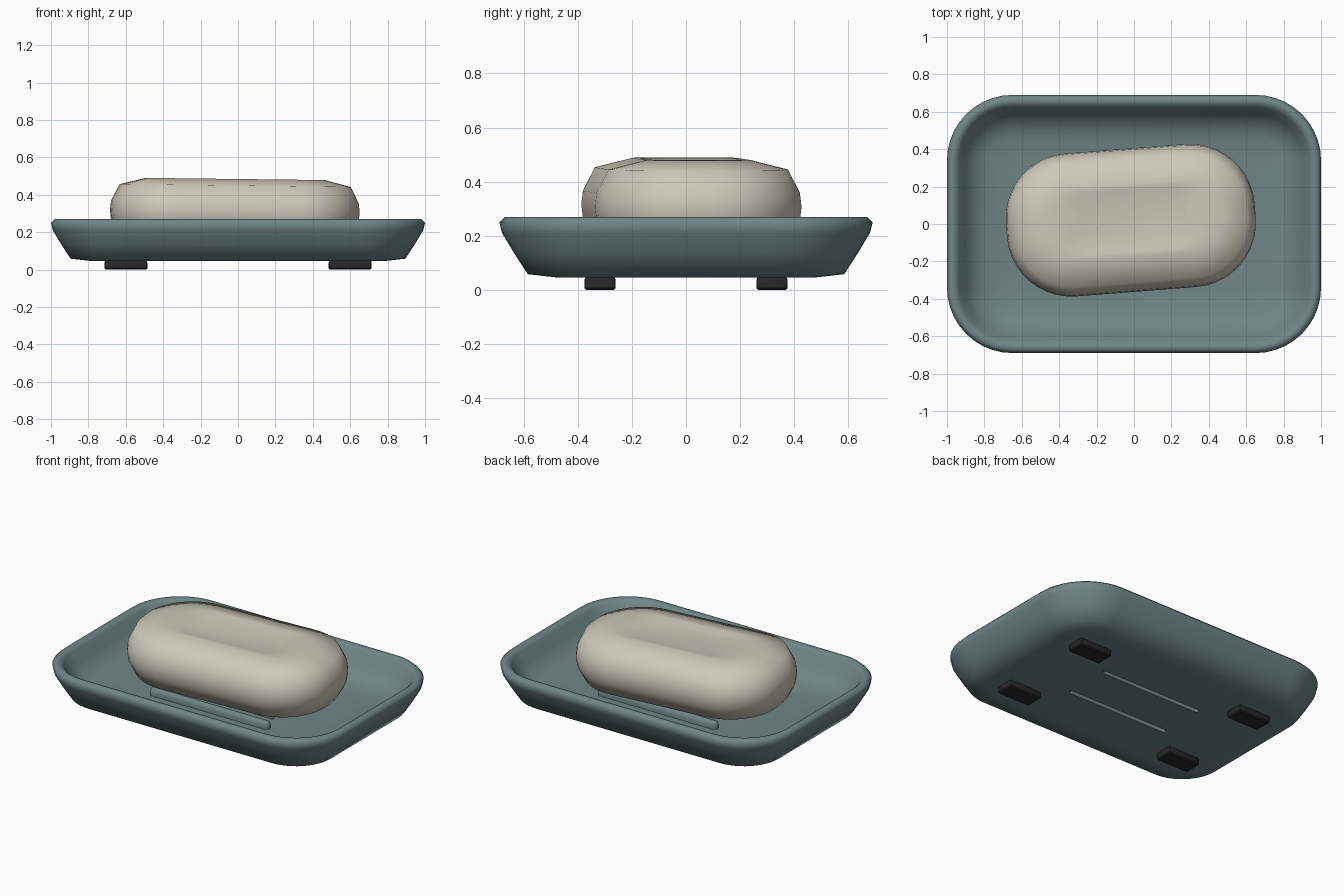
import bpy, bmesh, math

if "Cube" in bpy.data.objects:
    bpy.data.objects.remove(bpy.data.objects["Cube"])


def material(name, rgb):
    m = bpy.data.materials.new(name)
    m.diffuse_color = (*rgb, 1)
    m.use_nodes = True
    m.node_tree.nodes["Principled BSDF"].inputs["Base Color"].default_value = m.diffuse_color
    return m


TEAL = material("muted teal", (0.158, 0.238, 0.236))
CREAM = material("cream soap", (0.61, 0.58, 0.485))
BLACK = material("black rubber", (0.02, 0.02, 0.021))


def outline(hx, hy, r, seg):
    """Rounded rectangle, counter-clockwise."""
    pts = []
    for q, (sx, sy) in enumerate(((1, 1), (-1, 1), (-1, -1), (1, -1))):
        for i in range(seg + 1):
            a = math.pi / 2 * (q + i / seg)
            pts.append((sx * (hx - r) + r * math.cos(a), sy * (hy - r) + r * math.sin(a)))
    return pts


def loft(name, rings, mat, seg=8, angle=60):
    """Closed solid through rounded rectangles (half x, half y, radius, z)."""
    bm = bmesh.new()
    loops = [[bm.verts.new((x, y, z)) for x, y in outline(hx, hy, r, seg)]
             for hx, hy, r, z in rings]
    n = len(loops[0])
    for a, b in zip(loops, loops[1:]):
        for i in range(n):
            j = (i + 1) % n
            bm.faces.new((a[i], a[j], b[j], b[i]))
    bm.faces.new(loops[0][::-1])
    bm.faces.new(loops[-1])
    bmesh.ops.recalc_face_normals(bm, faces=bm.faces)
    me = bpy.data.meshes.new(name)
    bm.to_mesh(me)
    bm.free()
    me.materials.append(mat)
    ob = bpy.data.objects.new(name, me)
    bpy.context.collection.objects.link(ob)
    smooth(ob, angle)
    return ob


def smooth(ob, angle):
    bpy.ops.object.select_all(action='DESELECT')
    ob.select_set(True)
    bpy.context.view_layer.objects.active = ob
    bpy.ops.object.shade_smooth_by_angle(angle=math.radians(angle))


# Dish: profile given as inset from the rim and height
dish_profile = [(.22, .045), (.105, .058), (.055, .135), (.01, .21), (0, .25), (.02, .27),
                (.045, .268), (.065, .25), (.10, .19), (.15, .135), (.22, .108), (.33, .10)]
dish = loft("dish", [(1 - d, .69 - d, max(.35 - d, .10), z) for d, z in dish_profile], TEAL, 10)

# Drain slots cut through the floor
for y in (-.15, .15):
    cutter = loft("slot_cutter", [(.36, .014, .0139, z) for z in (0, .2)], TEAL, 4)
    cutter.location.y = y
    cutter.hide_render = True
    mod = dish.modifiers.new("slot", 'BOOLEAN')
    mod.operation, mod.solver, mod.object = 'DIFFERENCE', 'EXACT', cutter
    bpy.context.view_layer.update()
    bpy.context.view_layer.objects.active = dish
    bpy.ops.object.modifier_apply(modifier=mod.name)
    bpy.data.objects.remove(cutter)
smooth(dish, 60)

# Ribs that hold the soap off the floor
for name, y in (("front_rib", -.28), ("middle_rib", 0), ("back_rib", .28)):
    rib = loft(name, [(.42, .024, .0239, .092), (.42, .024, .0239, .125),
                      (.415, .017, .0169, .139), (.405, .007, .0069, .145)], TEAL, 5)
    rib.location.y = y

# Soap bar: pillow profile with a shallow recess in the top
soap_profile = [(.19, -.172), (.05, -.137), (.006, -.05), (0, 0),
                (.006, .05), (.05, .137), (.19, .172)]
rings = [(.667 - d, .383 - d, .345 - d, z) for d, z in soap_profile]
rings += [(.33, .17, .11, .172), (.30, .14, .085, .164)]
soap = loft("soap_bar", rings, CREAM, 10)
soap.location = (-.017, .02, .312)
soap.rotation_euler = (0, math.radians(.7), math.radians(4.5))

# Rubber feet
for sx, side in ((-1, "left"), (1, "right")):
    for sy, end in ((-1, "front"), (1, "back")):
        foot = loft(f"{end}_{side}_foot", [(.108, .051, .004, 0), (.115, .058, .01, .007),
                                           (.115, .058, .01, .038), (.11, .053, .008, .047)],
                    BLACK, 2, 30)
        foot.location = (sx * .6, sy * .318, 0)
